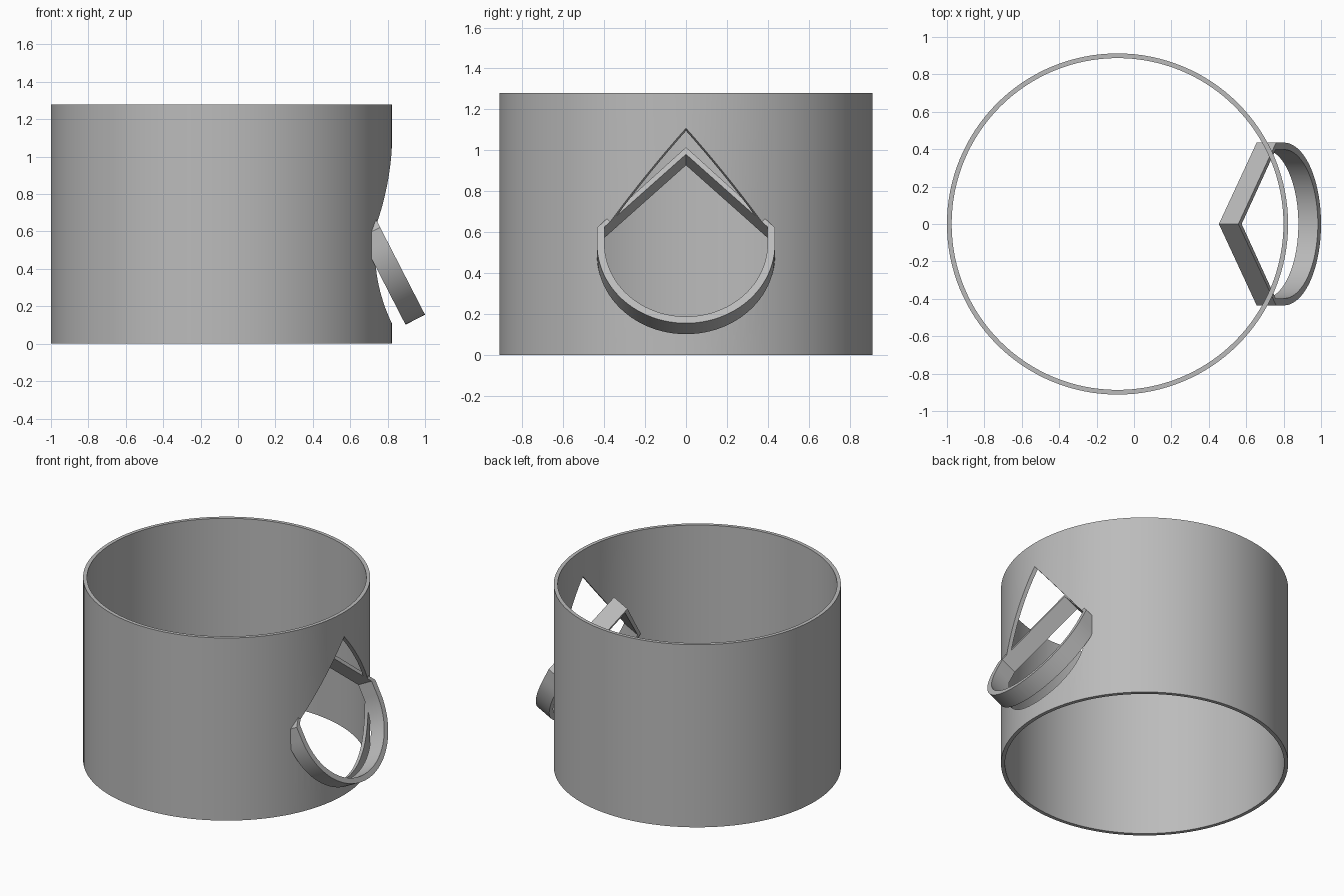
import bpy, bmesh
from math import sin, cos, pi, radians
from mathutils import Matrix, Vector

if "Cube" in bpy.data.objects:
    bpy.data.objects.remove(bpy.data.objects["Cube"])

grey = bpy.data.materials.new("plain grey")
grey.use_nodes = True
GREY = (0.5, 0.5, 0.5, 1)
grey.diffuse_color = GREY
grey.node_tree.nodes["Principled BSDF"].inputs["Base Color"].default_value = GREY

# Tilted frame of the spout opening: local x across, y up the roof, z outwards
TILT = radians(27.2)
out = Vector((cos(TILT), 0, sin(TILT)))
up = Vector((-sin(TILT), 0, cos(TILT)))
side = up.cross(out)
tilted = Matrix((side, up, out)).transposed().to_4x4()
tilted.translation = (0.801, 0, 0.542)


def arch(radius, shoulder, apex, steps=48):
    """Round-bottomed outline with a pointed roof."""
    arc = [(radius * cos(a), radius * sin(a))
           for a in (pi + pi * i / steps for i in range(steps + 1))]
    return arc + [(radius, shoulder), (0, apex), (-radius, shoulder)]


def circle(radius, steps=128):
    return [(radius * cos(2 * pi * i / steps), radius * sin(2 * pi * i / steps))
            for i in range(steps)]


def prism(name, outer, low, high, matrix, inner=None):
    """Extrude an outline; with an inner outline it becomes an open band."""
    bm = bmesh.new()

    def ring(points, z):
        return [bm.verts.new((x, y, z)) for x, y in points]

    def bridge(a, b):
        n = len(a)
        for i in range(n):
            j = (i + 1) % n
            bm.faces.new((a[i], a[j], b[j], b[i]))

    bottom, top = ring(outer, low), ring(outer, high)
    bridge(bottom, top)
    if inner:
        in_bottom, in_top = ring(inner, low), ring(inner, high)
        bridge(in_top, in_bottom)
        bridge(top, in_top)
        bridge(in_bottom, bottom)
    else:
        bm.faces.new(top)
        bm.faces.new(bottom[::-1])
    bm.transform(matrix)
    bmesh.ops.recalc_face_normals(bm, faces=bm.faces)
    mesh = bpy.data.meshes.new(name)
    bm.to_mesh(mesh)
    bm.free()
    mesh.materials.append(grey)
    obj = bpy.data.objects.new(name, mesh)
    bpy.context.collection.objects.link(obj)
    return obj


def activate(obj):
    bpy.ops.object.select_all(action='DESELECT')
    obj.select_set(True)
    bpy.context.view_layer.objects.active = obj


outer_arch = arch(0.435, 0.09, 0.532)
inner_arch = arch(0.398, 0.095, 0.493)

# Open tube, pierced by the inside of the tilted frame
tube = prism("tube_wall", circle(0.912), 0, 1.28,
             Matrix.Translation((-0.088, 0, 0)), circle(0.887))
cutter = prism("opening_cutter", inner_arch, -0.5, 0.5, tilted)
cutter.hide_render = True
activate(tube)
cut = tube.modifiers.new("opening", 'BOOLEAN')
cut.operation = 'DIFFERENCE'
cut.solver = 'EXACT'
cut.object = cutter
bpy.ops.object.modifier_apply(modifier=cut.name)
bpy.data.objects.remove(cutter)

# Pointed frame lining the opening
frame = prism("opening_frame", outer_arch, -0.117, 0, tilted, inner_arch)

for obj in (tube, frame):
    activate(obj)
    bpy.ops.object.shade_smooth_by_angle(angle=radians(30))
